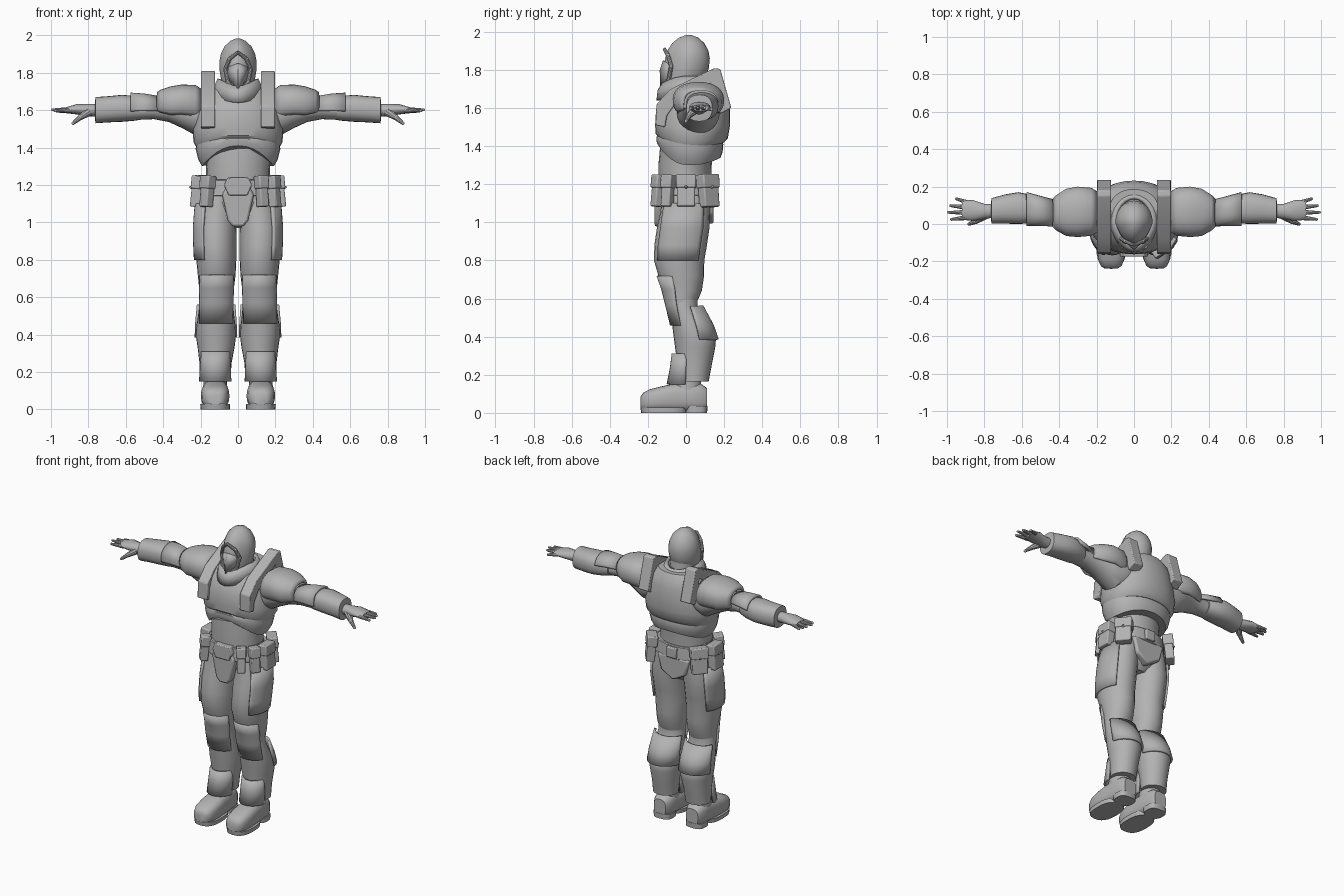
import bpy, bmesh, math
from mathutils import Vector, Matrix

grey = bpy.data.materials.new("armour_grey")
grey.diffuse_color = (0.45, 0.45, 0.45, 1)


def finish(name, bm, mirror=False, bevel=0, thick=0, angle=35):
    bmesh.ops.recalc_face_normals(bm, faces=bm.faces)
    me = bpy.data.meshes.new(name)
    bm.to_mesh(me)
    bm.free()
    me.shade_smooth()
    me.set_sharp_from_angle(angle=math.radians(angle))
    me.materials.append(grey)
    ob = bpy.data.objects.new(name, me)
    bpy.context.collection.objects.link(ob)
    if thick:
        m = ob.modifiers.new("Thickness", 'SOLIDIFY')
        m.thickness, m.offset = thick, 0
    if bevel:
        m = ob.modifiers.new("Bevel", 'BEVEL')
        m.width, m.segments = bevel, 2
    if mirror:
        ob.modifiers.new("Mirror", 'MIRROR').use_clip = False
    return ob


def place(axis, u, v, h):
    return {'X': (h, u, v), 'Y': (u, h, v), 'Z': (u, v, h)}[axis]


def loft(name, rings, axis='Z', power=2.0, taper=0, arc=None, n=24, mirror=False, thick=0.014, open_ends=False):
    """Rings are (along, centre u, centre v, radius u, radius v, optional front lift)."""
    bm = bmesh.new()
    a0, a1 = arc or (0, 360)
    count = n + 1 if arc else n
    rows = []
    for r in rings:
        h, cu, cv, ru, rv = r[:5]
        lift = r[5] if len(r) > 5 else 0
        row = []
        for i in range(count):
            t = math.radians(a0 + (a1 - a0) * i / n)
            c, s = math.cos(t), math.sin(t)
            front = max(0, -s)
            u = cu + ru * math.copysign(abs(c) ** (2 / power), c) * (1 - taper * front)
            v = cv + rv * math.copysign(abs(s) ** (2 / power), s)
            row.append(bm.verts.new(place(axis, u, v, h + lift * (front ** 2 + 0.35 * max(0, s) ** 2))))
        rows.append(row)
    for p, q in zip(rows, rows[1:]):
        for i in range(count if not arc else n):
            j = (i + 1) % count
            bm.faces.new((p[i], p[j], q[j], q[i]))
    shell = bool(arc) or open_ends
    if not shell:
        bm.faces.new(rows[0])
        bm.faces.new(rows[-1])
    return finish(name, bm, mirror, thick=thick if shell else 0)


def prism(name, pts, axis, lo, hi, mirror=False, bevel=0.006):
    bm = bmesh.new()
    a, b = ([bm.verts.new(place(axis, u, v, h)) for u, v in pts] for h in (lo, hi))
    bm.faces.new(a)
    bm.faces.new(b)
    for i in range(len(pts)):
        j = (i + 1) % len(pts)
        bm.faces.new((a[i], a[j], b[j], b[i]))
    return finish(name, bm, mirror, bevel)


def rods(name, segments, mirror=False):
    """Tapered rods with rounded tips: (start, end, start radius, end radius)."""
    bm = bmesh.new()
    for p, q, r1, r2 in segments:
        p, q = Vector(p), Vector(q)
        rot = (q - p).to_track_quat('Z', 'Y').to_matrix().to_4x4()
        bmesh.ops.create_cone(bm, cap_ends=True, segments=10, radius1=r1, radius2=r2,
                              depth=(q - p).length, matrix=Matrix.Translation((p + q) / 2) @ rot)
        bmesh.ops.create_uvsphere(bm, u_segments=10, v_segments=6, radius=r2, matrix=Matrix.Translation(q))
    return finish(name, bm, mirror)


def pouch(name, x, y, width, depth, height, button, mirror=False):
    """Belt pouch facing outward from the waist, with flap and optional button."""
    face = math.atan2(y * 1.3, x)
    base = Matrix.Translation((x, y, 1.165)) @ Matrix.Rotation(face, 4, 'Z') @ Matrix.Rotation(-0.1, 4, 'Y')
    for part, dz, size in (("body", 0, (depth, width, height)),
                           ("flap", height * 0.3, (depth + .012, width + .01, height * .42))):
        bm = bmesh.new()
        bmesh.ops.create_cube(bm, size=1, matrix=base @ Matrix.Translation((0, 0, dz)) @ Matrix.Diagonal((*size, 1)))
        finish(name + "_" + part, bm, mirror, 0.007)
    if button:
        d = depth / 2
        rods(name + "_button", [(base @ Vector((d, 0, .02)), base @ Vector((d + .008, 0, .02)), .01, .006)], mirror)


# Torso
loft("pelvis", [(.97, 0, 0, .07, .07), (1.03, 0, 0, .17, .125), (1.1, 0, 0, .195, .14),
                (1.17, 0, 0, .19, .14), (1.24, 0, -.005, .175, .135)])
loft("abdomen", [(1.2, 0, -.005, .172, .138), (1.3, 0, -.005, .17, .14), (1.46, 0, .01, .19, .14)])
loft("rib_plate", [(1.30, 0, .015, .192, .165, .11), (1.335, 0, .018, .212, .174, .095), (1.39, 0, .02, .226, .176, .06),
                   (1.46, 0, .02, .225, .16)], n=32, power=2.2)
loft("chest_plate", [(1.40, 0, .025, .222, .172, .05), (1.43, 0, .03, .238, .19, .035), (1.5, 0, .034, .243, .196, .01),
                     (1.58, 0, .037, .225, .195), (1.65, 0, .045, .205, .178), (1.70, 0, .06, .18, .15),
                     (1.74, 0, .075, .13, .11)], n=32, power=2.2)

# Collar, neck and shoulder straps
loft("neck", [(1.6, 0, .03, .085, .1), (1.8, 0, .02, .08, .09)])
loft("collar", [(1.67, 0, .02, .135, .165, -.03), (1.72, 0, .01, .12, .15, -.03),
                (1.765, 0, .01, .1, .13, -.04)], open_ends=True, taper=.2, thick=.02)
prism("shoulder_strap", [(-.16, 1.51), (-.155, 1.62), (-.08, 1.70), (.15, 1.81), (.18, 1.805), (.238, 1.60),
                         (.18, 1.57), (.13, 1.73), (-.05, 1.63), (-.1, 1.56), (-.11, 1.5)],
      'X', .122, .197, True)

# Helmet, face opening rim and mask
loft("helmet", [(1.675, 0, -.06, .03, .055), (1.71, 0, -.035, .07, .085), (1.76, 0, -.008, .09, .112),
                (1.81, 0, .002, .098, .118), (1.86, 0, .008, .1, .117), (1.90, 0, .01, .092, .108),
                (1.94, 0, .012, .073, .085), (1.97, 0, .014, .042, .05), (1.983, 0, .015, .012, .015)],
     taper=.28)
rods("face_rim", [((0, -.113, 1.91), (.045, -.094, 1.875), .009, .011),
                  ((.045, -.094, 1.875), (.068, -.078, 1.82), .011, .011),
                  ((.068, -.078, 1.82), (.055, -.09, 1.75), .011, .011),
                  ((.055, -.09, 1.75), (0, -.12, 1.68), .011, .011)], True)
bm = bmesh.new()
mask = [bm.verts.new(p) for p in ((0, -.135, 1.80), (0, -.134, 1.71), (.03, -.1, 1.73),
                                  (.055, -.085, 1.79), (.05, -.088, 1.83), (0, -.118, 1.85))]
bm.faces.new((mask[0], mask[1], mask[2], mask[3]))
bm.faces.new((mask[0], mask[3], mask[4], mask[5]))
finish("face_mask", bm, True, thick=.008, angle=15)

# Arms
loft("arm", [(.16, .065, 1.59, .11, .11), (.23, .065, 1.575, .112, .108), (.3, .063, 1.59, .095, .085),
             (.37, .06, 1.605, .08, .068), (.45, .06, 1.605, .062, .053), (.54, .07, 1.6, .06, .052)],
     'X', mirror=True)
loft("shoulder_pad", [(.195, .065, 1.62, .1, .085), (.23, .065, 1.635, .122, .093), (.3, .065, 1.64, .128, .09),
                      (.36, .062, 1.635, .12, .085), (.41, .06, 1.635, .09, .068), (.43, .06, 1.635, .07, .055)],
     'X', power=2.3, arc=(-38, 218), mirror=True)
loft("forearm_armour", [(.5, .075, 1.605, .06, .052), (.55, .08, 1.61, .076, .066), (.62, .085, 1.61, .085, .072),
                        (.69, .08, 1.605, .078, .07), (.762, .07, 1.60, .068, .07), (.765, .07, 1.6, .04, .04)],
     'X', power=2.4, mirror=True)
loft("elbow_pad", [(.43, .06, 1.61, .066, .06), (.5, .07, 1.612, .074, .07), (.575, .08, 1.612, .085, .075)],
     'X', power=2.4, arc=(10, 190), mirror=True)

# Hands
loft("palm", [(.74, .07, 1.6, .036, .034), (.8, .068, 1.6, .04, .034), (.86, .072, 1.605, .056, .028),
              (.92, .075, 1.6, .052, .016)], 'X', n=16, mirror=True)
rods("fingers", [((.89, .035, 1.6), (.975, .025, 1.597), .015, .008), ((.9, .062, 1.602), (.993, .062, 1.602), .015, .007),
                 ((.9, .09, 1.602), (.98, .098, 1.6), .015, .008), ((.89, .115, 1.6), (.95, .135, 1.592), .013, .008),
                 ((.8, .045, 1.59), (.845, .015, 1.56), .024, .015),
                 ((.845, .015, 1.56), (.882, 0, 1.53), .015, .009)], True)

# Belt, buckles and groin guard
loft("belt", [(1.14, 0, -.005, .2, .15), (1.145, 0, -.005, .206, .155), (1.225, 0, -.005, .196, .15),
              (1.23, 0, -.005, .19, .145)], n=32, power=2.2)
prism("front_buckle", [(-.055, 1.24), (.055, 1.24), (.075, 1.2), (.05, 1.145), (-.05, 1.145), (-.075, 1.2)],
      'Y', -.175, -.12)
prism("back_buckle", [(-.035, 1.22), (.035, 1.22), (.035, 1.15), (-.035, 1.15)], 'Y', .13, .165)
prism("groin_guard", [(-.06, 1.19), (.06, 1.19), (.085, 1.15), (.055, 1.01), (.03, .978), (-.03, .978),
                      (-.055, 1.01), (-.085, 1.15)], 'Y', -.165, -.09, bevel=.012)
prism("seat_guard", [(-.12, 1.15), (.12, 1.15), (.09, 1.04), (.0, .99), (-.09, 1.04)], 'Y', .08, .145, bevel=.012)

# Pouches
pouch("side_pouch", .222, 0, .095, .055, .165, True, True)
pouch("rear_pouch", .182, .118, .1, .055, .17, True, True)
pouch("front_pouch_left", -.165, -.125, .06, .05, .165, False)
pouch("front_pouch_right", .128, -.148, .052, .05, .165, False)
pouch("hip_pouch_right", .193, -.095, .055, .05, .165, False)

# Legs
loft("thigh", [(1.14, .1, 0, .095, .125), (1.05, .113, -.005, .108, .13), (.97, .119, -.015, .111, .138),
               (.88, .118, -.028, .109, .138), (.8, .116, -.036, .107, .132), (.72, .114, -.025, .101, .12),
               (.64, .115, -.015, .092, .098), (.56, .116, -.022, .086, .07)], mirror=True)
loft("thigh_plate", [(1.1, .112, -.003, .113, .133), (.97, .12, -.014, .115, .143), (.88, .119, -.027, .114, .142),
                     (.8, .117, -.035, .112, .136)], arc=(-55, 45), n=12, mirror=True)
loft("knee_plate", [(.72, .114, -.03, .09, .118), (.65, .115, -.025, .092, .098), (.57, .116, -.025, .092, .078),
                    (.46, .118, 0, .09, .077)], arc=(200, 340), n=16, mirror=True)
loft("calf", [(.62, .116, -.012, .085, .075), (.56, .116, -.015, .09, .075), (.5, .117, .005, .097, .082),
              (.44, .118, .03, .105, .1), (.385, .118, .047, .106, .11), (.34, .117, .048, .1, .105),
              (.25, .12, .045, .086, .09), (.165, .122, .043, .082, .076)], mirror=True)
loft("calf_plate", [(.56, .117, .01, .098, .075), (.46, .118, .035, .106, .104), (.385, .118, .05, .109, .115)],
     arc=(10, 170), n=16, mirror=True)
loft("shin_guard", [(.31, .12, .0, .07, .068), (.24, .121, -.005, .075, .072), (.15, .122, -.01, .08, .085)],
     arc=(175, 365), n=16, mirror=True)

# Boots
loft("ankle", [(.08, .122, .0, .065, .085), (.22, .122, .01, .06, .065)], mirror=True)
loft("boot", [(-.238, .122, .055, .035, .03), (-.225, .122, .06, .055, .046), (-.19, .122, .066, .07, .058),
              (-.13, .122, .073, .076, .066), (-.06, .122, .08, .072, .074), (.02, .122, .083, .066, .077),
              (.08, .122, .08, .062, .072), (.11, .122, .075, .045, .055)], 'Y', power=2.8, mirror=True)
loft("sole", [(0, .122, -.115, .078, .12), (.028, .122, -.115, .08, .125)], power=2.6, mirror=True)
loft("heel", [(0, .122, .055, .064, .056), (.035, .122, .055, .066, .058)], power=3, mirror=True)
